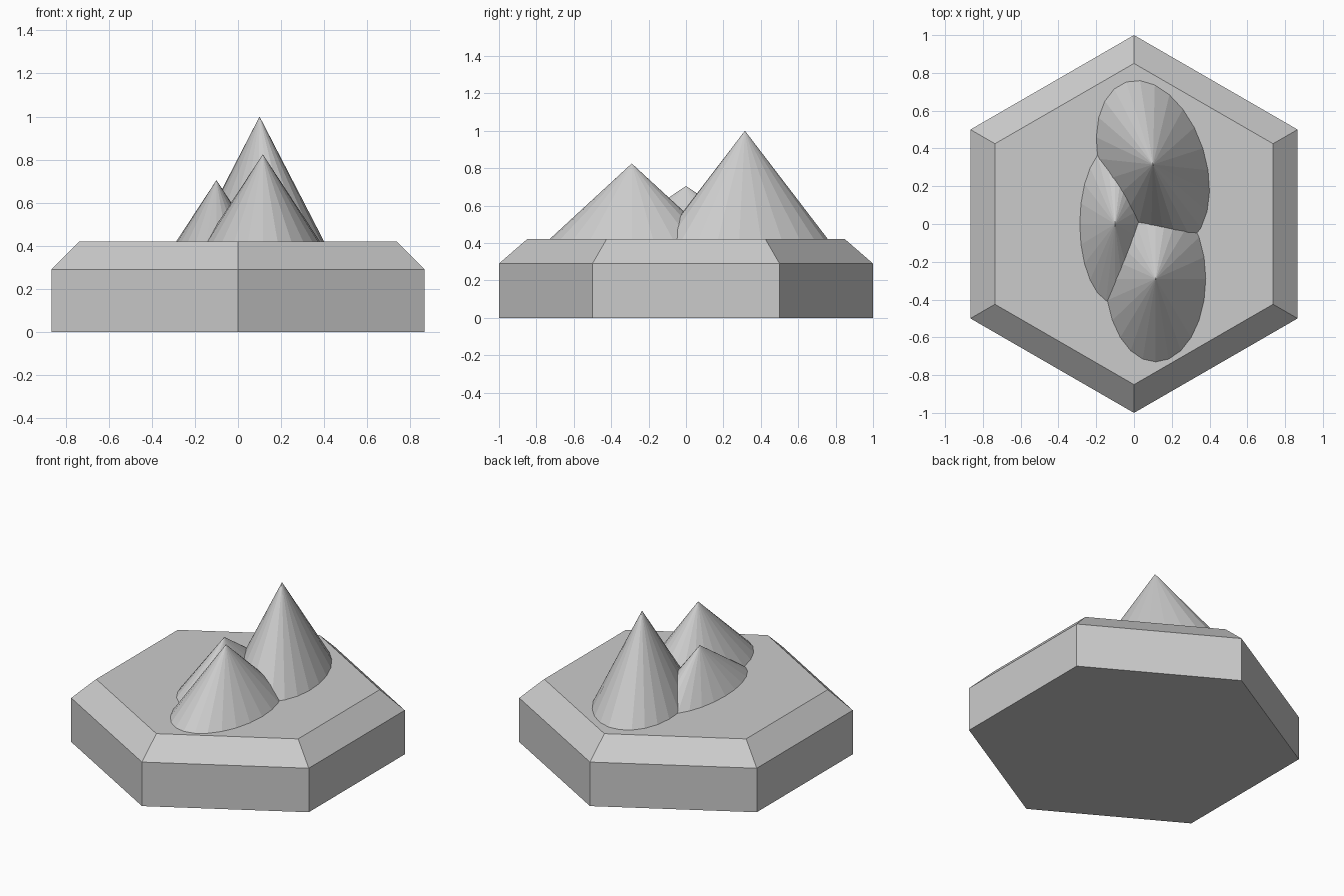
import bpy
import bmesh
import math
from mathutils import Matrix

if "Cube" in bpy.data.objects:
    bpy.data.objects.remove(bpy.data.objects["Cube"])

TOP = 0.42      # height of the tile's flat top
EMBED = 0.02    # how far each peak sinks into the tile


def finish(name, bm):
    bmesh.ops.recalc_face_normals(bm, faces=bm.faces)
    mesh = bpy.data.meshes.new(name)
    bm.to_mesh(mesh)
    bm.free()
    obj = bpy.data.objects.new(name, mesh)
    bpy.context.collection.objects.link(obj)
    return obj


# Hexagonal tile with points on +-y: rings of (radius, height)
bm = bmesh.new()
rings = [[bm.verts.new((r * math.sin(i * math.pi / 3), r * math.cos(i * math.pi / 3), z))
          for i in range(6)]
         for r, z in ((1.0, 0.0), (1.0, 0.29), (0.85, TOP))]
for lower, upper in zip(rings, rings[1:]):
    for i in range(6):
        j = (i + 1) % 6
        bm.faces.new((lower[i], lower[j], upper[j], upper[i]))
bm.faces.new(rings[0])
bm.faces.new(rings[-1])
finish("hex_tile", bm)


# Mountain peak: oval cone whose radii are given at the tile top
def peak(name, x, y, apex, rx, ry, turn=0.0):
    depth = apex - TOP + EMBED
    grow = depth / (apex - TOP)
    bm = bmesh.new()
    bmesh.ops.create_cone(bm, cap_ends=True, segments=24,
                          radius1=grow, radius2=0, depth=depth)
    bmesh.ops.transform(bm, verts=bm.verts,
                        matrix=Matrix.Rotation(math.radians(turn), 4, 'Z')
                        @ Matrix.Diagonal((rx, ry, 1, 1)))
    bmesh.ops.remove_doubles(bm, verts=bm.verts, dist=1e-5)
    obj = finish(name, bm)
    obj.location = (x, y, apex - depth / 2)


peak("tall_peak", 0.10, 0.315, 1.0, 0.278, 0.459, 17.9)
peak("middle_peak", 0.115, -0.29, 0.825, 0.265, 0.44)
peak("small_peak", -0.10, 0.0, 0.705, 0.187, 0.42)
